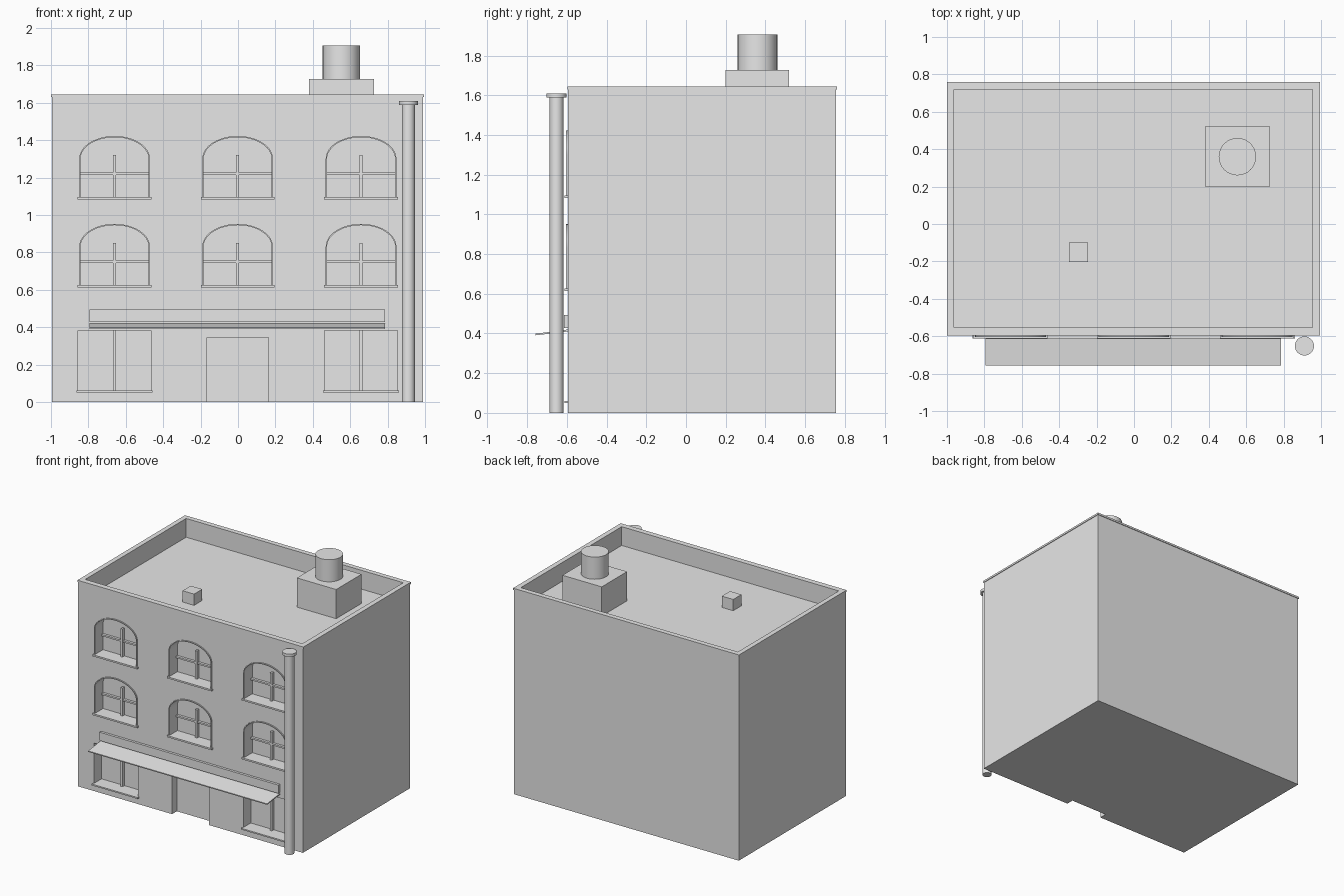
import bpy, bmesh, math

default = bpy.data.objects.get("Cube")
if default:
    bpy.data.objects.remove(default, do_unlink=True)

GREY = (0.8, 0.8, 0.8, 1)
grey = bpy.data.materials.new("light_grey")
grey.diffuse_color = GREY
grey.use_nodes = True
grey.node_tree.nodes["Principled BSDF"].inputs["Base Color"].default_value = GREY

FRONT, BACK, LEFT, RIGHT = -0.595, 0.755, 0.99, -0.995
ROOF, TOP = 1.495, 1.645
RECESS = 0.095
COLUMNS = (-0.66, -0.002, 0.658)
parts = []


def finish(name, bm):
    bmesh.ops.recalc_face_normals(bm, faces=bm.faces)
    mesh = bpy.data.meshes.new(name)
    bm.to_mesh(mesh)
    bm.free()
    mesh.materials.append(grey)
    obj = bpy.data.objects.new(name, mesh)
    bpy.context.scene.collection.objects.link(obj)
    parts.append(obj)
    return obj


def box(name, x0, x1, y0, y1, z0, z1):
    bm = bmesh.new()
    bmesh.ops.create_cube(bm, size=1)
    for v in bm.verts:
        v.co = (x1 if v.co.x > 0 else x0, y1 if v.co.y > 0 else y0, z1 if v.co.z > 0 else z0)
    return finish(name, bm)


def cylinder(name, x, y, z0, z1, r):
    bm = bmesh.new()
    bmesh.ops.create_cone(bm, cap_ends=True, segments=32, radius1=r, radius2=r, depth=z1 - z0)
    bmesh.ops.translate(bm, verts=bm.verts, vec=(x, y, (z0 + z1) / 2))
    return finish(name, bm)


def prism(name, outline, axis, a, b):
    """Extrude a closed 2D outline along x or y."""
    place = (lambda p, d: (d, *p)) if axis == "x" else (lambda p, d: (p[0], d, p[1]))
    bm = bmesh.new()
    near, far = [[bm.verts.new(place(p, d)) for p in outline] for d in (a, b)]
    bm.faces.new(near)
    bm.faces.new(far)
    for i in range(len(outline)):
        bm.faces.new((near[i - 1], near[i], far[i], far[i - 1]))
    return finish(name, bm)


def arch(cx, z0, grow=0.0):
    """Window outline with a flattened arch on top."""
    half, spring, rise = 0.182 + grow, z0 + 0.205, 0.115 + grow
    curve = [(cx + half * math.cos(math.pi * i / 24), spring + rise * math.sin(math.pi * i / 24))
             for i in range(25)]
    return [(cx - half, z0), (cx + half, z0)] + curve


def arch_trim(name, cx, z0):
    """Thin raised band that runs around the arched opening."""
    bm = bmesh.new()
    loops = [[bm.verts.new((x, y, z)) for x, z in arch(cx, z0, g)]
             for g, y in ((0, FRONT), (0, FRONT - 0.009), (0.007, FRONT - 0.009), (0.007, FRONT))]
    for k in range(4):
        a, b = loops[k - 1], loops[k]
        for i in range(len(a)):
            bm.faces.new((a[i - 1], a[i], b[i], b[i - 1]))
    return finish(name, bm)


def combine(target, tool, operation):
    """Apply a boolean and drop the tool object."""
    mod = target.modifiers.new("boolean", "BOOLEAN")
    mod.object, mod.operation, mod.solver = tool, operation, "EXACT"
    deps = bpy.context.evaluated_depsgraph_get()
    deps.update()
    target.data = bpy.data.meshes.new_from_object(target.evaluated_get(deps))
    target.modifiers.clear()
    parts.remove(tool)
    bpy.data.objects.remove(tool, do_unlink=True)


# Walls with slightly wider rim and sunken roof
building = box("building_walls", RIGHT, LEFT, FRONT, BACK, 0, TOP)
combine(building, box("rim", -1, 0.995, FRONT - 0.002, BACK + 0.005, 1.63, TOP), "UNION")
combine(building, box("roof_cut", -0.962, 0.955, -0.553, 0.72, ROOF, 2), "DIFFERENCE")

# Doorway
combine(building, box("door_cut", -0.166, 0.162, -0.7, FRONT + 0.06, -0.1, 0.345), "DIFFERENCE")

# Arched upper windows
back = FRONT + RECESS
for row, z0 in (("middle", 0.625), ("upper", 1.095)):
    for side, cx in zip(("right", "centre", "left"), COLUMNS):
        name = f"{row}_{side}_window"
        combine(building, prism("window_cut", arch(cx, z0), "y", -0.7, back), "DIFFERENCE")
        arch_trim(name + "_trim", cx, z0)
        box(name + "_sill", cx - 0.197, cx + 0.197, FRONT - 0.018, back, z0 - 0.012, z0 + 0.001)
        box(name + "_upright", cx - 0.008, cx + 0.008, back - 0.025, back, z0, z0 + 0.225)
        box(name + "_crossbar", cx - 0.182, cx + 0.182, back - 0.02, back, z0 + 0.118, z0 + 0.131)

# Shop windows beside the door
for side, cx in (("right", COLUMNS[0]), ("left", COLUMNS[2])):
    name = f"shop_{side}_window"
    combine(building, box("shop_cut", cx - 0.195, cx + 0.195, -0.7, back, 0.06, 0.383), "DIFFERENCE")
    box(name + "_sill", cx - 0.203, cx + 0.203, FRONT - 0.018, back, 0.05, 0.061)
    box(name + "_upright", cx - 0.008, cx + 0.008, back - 0.025, back, 0.06, 0.383)

# Sign board and sloping awning
box("sign_board", -0.793, 0.787, FRONT - 0.02, FRONT, 0.427, 0.494)
prism("awning", [(FRONT, 0.41), (FRONT, 0.42), (-0.757, 0.399), (-0.757, 0.391)], "x", -0.793, 0.787)

# Drain pipe
cylinder("drain_pipe", 0.911, -0.652, 0, 1.6, 0.035)
cylinder("drain_pipe_collar", 0.911, -0.652, 1.588, 1.61, 0.051)

# Roof chimney and vent
box("chimney_base", 0.38, 0.727, 0.2, 0.52, ROOF, 1.728)
cylinder("chimney_stack", 0.553, 0.36, 1.728, 1.905, 0.1)
box("roof_vent", -0.347, -0.246, -0.203, -0.1, ROOF, ROOF + 0.09)

# Smooth rounded sides, keep edges sharp
bpy.ops.object.select_all(action="DESELECT")
for obj in parts:
    obj.select_set(True)
bpy.context.view_layer.objects.active = building
bpy.ops.object.shade_smooth_by_angle(angle=math.radians(30))
